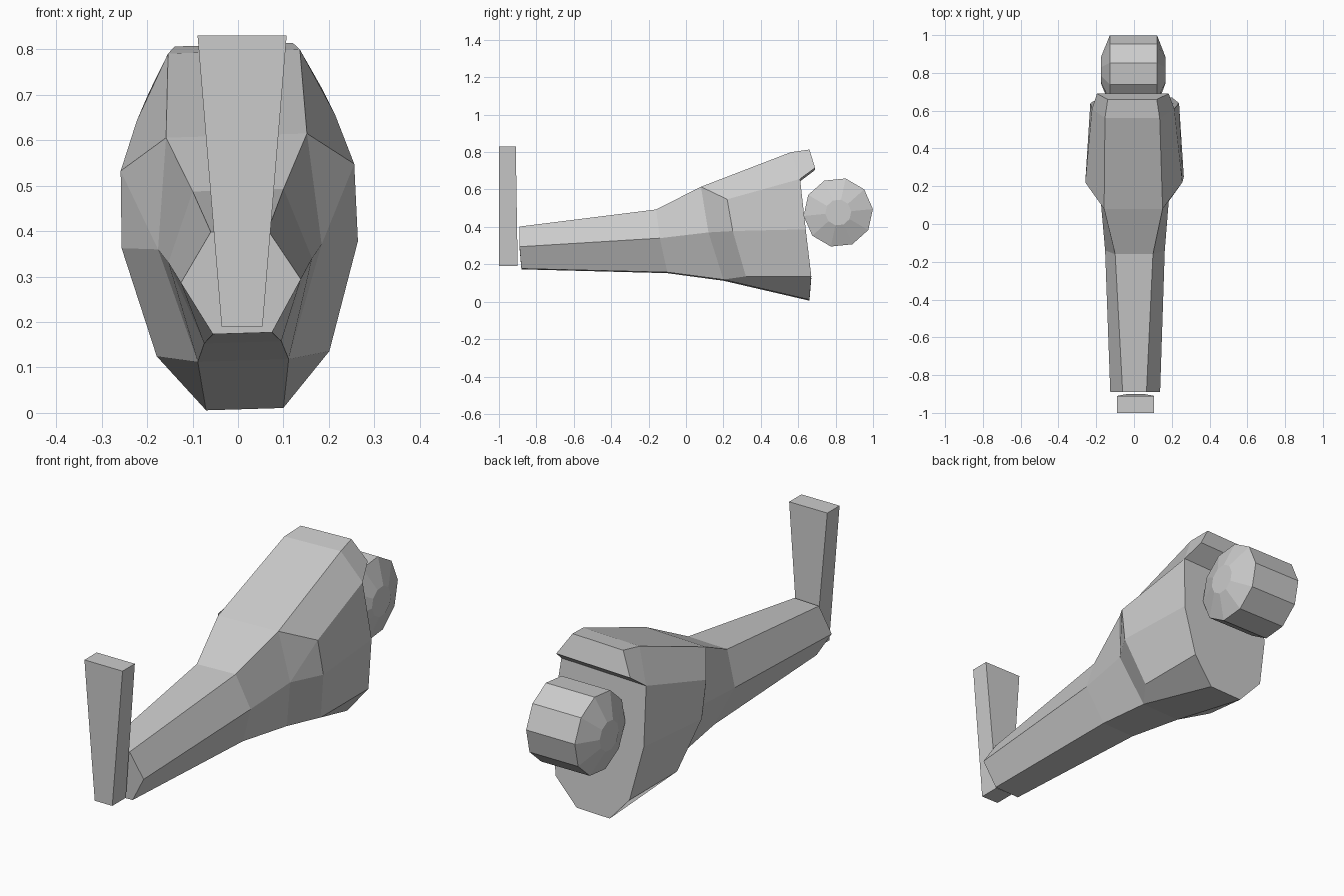
import bpy, bmesh
from math import cos, sin, pi
from mathutils import Matrix, Vector

if "Cube" in bpy.data.objects:
    bpy.data.objects.remove(bpy.data.objects["Cube"])


def finish(bm, name):
    bmesh.ops.remove_doubles(bm, verts=bm.verts[:], dist=0.0005)
    bmesh.ops.recalc_face_normals(bm, faces=bm.faces[:])
    mesh = bpy.data.meshes.new(name)
    bm.to_mesh(mesh)
    bm.free()
    ob = bpy.data.objects.new(name, mesh)
    bpy.context.collection.objects.link(ob)
    return ob


def add_face(bm, pts):
    """Face from points, skipping repeated ones."""
    uniq = []
    for p in pts:
        if p not in uniq:
            uniq.append(p)
    if len(uniq) > 2:
        bm.faces.new([bm.verts.new(p) for p in uniq])


def flip(p):
    return (-p[0], p[1], p[2])


# Body: half sections listed top, upper side, mid side, low side, bottom
def section(top, upper, mid, low, bottom):
    return [top, upper, mid, low, bottom]


tip_mid, tip_low = (.132, -.89, .29), (.065, -.88, .175)
neck_mid, neck_low = (.158, -.14, .335), (.085, -.1, .155)
waist_top, waist_mid, waist_low = (.155, .08, .61), (.18, .12, .365), (.1, .2, .115)
back = section((.145, .56, .795), (.218, .61, .65), (.235, .64, .38),
               (.19, .67, .13), (.085, .66, .008))
sections = [
    section((.063, -.89, .40), tip_mid, tip_mid, tip_low, tip_low),
    section((.1, -.16, .49), neck_mid, neck_mid, neck_low, neck_low),
    section(waist_top, waist_mid, waist_mid, waist_low, waist_low),
    section(waist_top, (.257, .22, .54), (.26, .25, .37), (.19, .32, .13), waist_low),
    back,
]
bm = bmesh.new()
for a, b in zip(sections, sections[1:]):
    for i in range(4):
        quad = [a[i], a[i + 1], b[i + 1], b[i]]
        add_face(bm, quad)
        add_face(bm, [flip(p) for p in quad])
    for i in (0, 4):
        add_face(bm, [a[i], b[i], flip(b[i]), flip(a[i])])
for ring in (sections[0], back[1:]):
    add_face(bm, ring + [flip(p) for p in reversed(ring)])

# Overhanging lip at the top of the back
crown, lip = (.13, .66, .81), (.19, .69, .71)
for a, b in ((back[0], crown), (crown, lip), (lip, back[1])):
    add_face(bm, [a, b, flip(b), flip(a)])
cheek = [back[0], back[1], lip, crown]
add_face(bm, cheek)
add_face(bm, [flip(p) for p in cheek])

# Slight roll of the body about its long axis
pivot = Vector((0, 0, .5))
bmesh.ops.rotate(bm, verts=bm.verts[:], cent=pivot,
                 matrix=Matrix.Rotation(-.03, 3, 'Y'))
finish(bm, "body")

# Wheel: ten-sided drum with bevelled hubs
bm = bmesh.new()
rings = []
for x, r in ((-.175, .07), (-.128, .186), (.122, .186), (.167, .07)):
    rings.append([bm.verts.new((x, .814 + r * cos(i * pi / 5 + .1),
                                .477 + r * sin(i * pi / 5 + .1))) for i in range(10)])
for a, b in zip(rings, rings[1:]):
    for i in range(10):
        j = (i + 1) % 10
        bm.faces.new([a[i], a[j], b[j], b[i]])
bm.faces.new(rings[0])
bm.faces.new(rings[-1])
finish(bm, "rear_wheel")

# Front plate: upright bar that narrows downwards
bm = bmesh.new()
bmesh.ops.create_cube(bm, size=1)
for v in bm.verts:
    up = v.co.z > 0
    half = .098 if up else .045
    y = -1 if v.co.y < 0 else (-.91 if up else -.9)
    v.co = (.009 + (half if v.co.x > 0 else -half), y, .83 if up else .19)
finish(bm, "front_plate")
